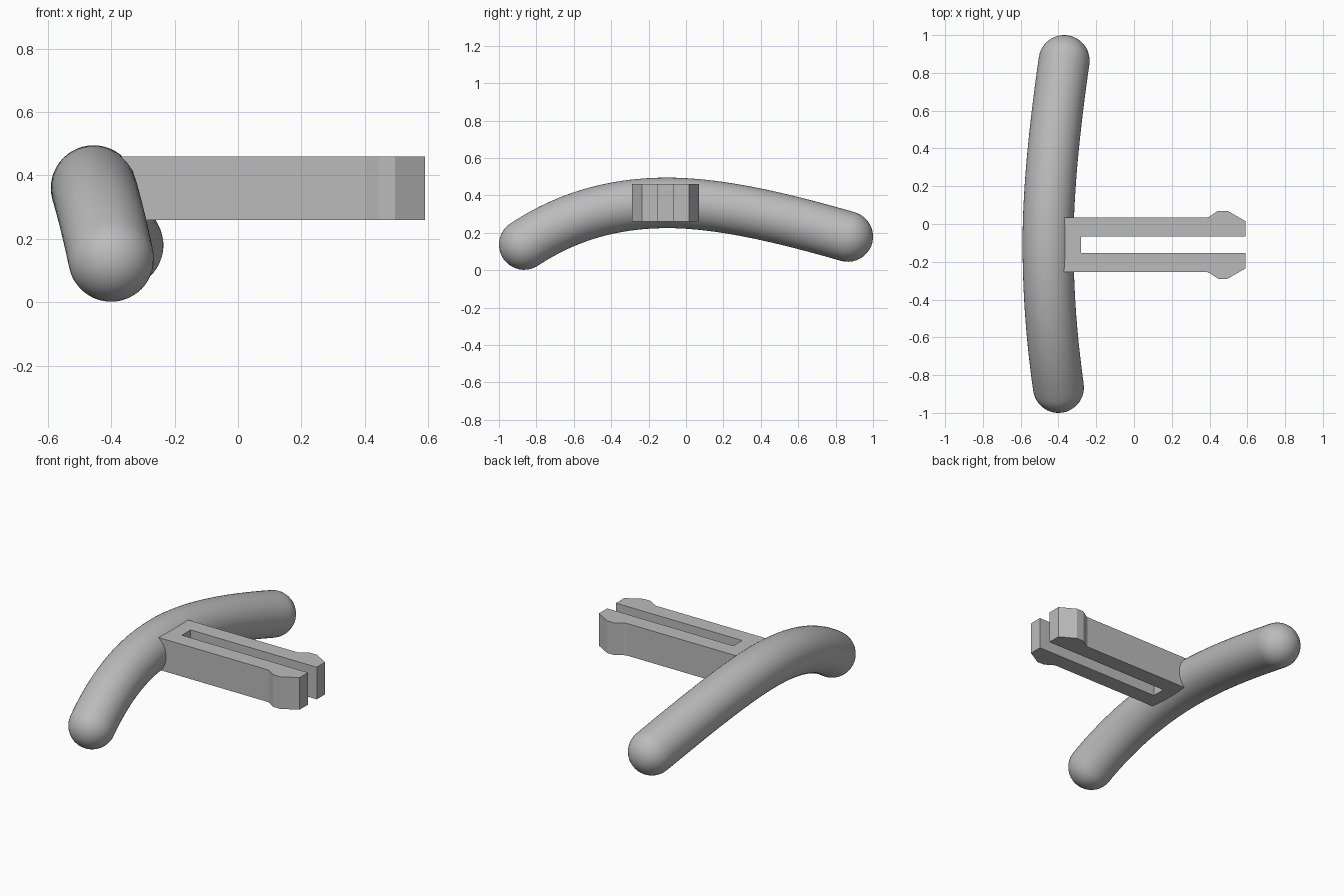
import bpy
import bmesh
import math
from mathutils import Vector
from mathutils.geometry import interpolate_bezier

cube = bpy.data.objects.get("Cube")
if cube:
    bpy.data.objects.remove(cube, do_unlink=True)

grey = bpy.data.materials.new("plain grey")
grey.use_nodes = True
COLOR = (0.5, 0.5, 0.5, 1)
grey.diffuse_color = COLOR
grey.node_tree.nodes["Principled BSDF"].inputs["Base Color"].default_value = COLOR


def make_object(name, bm):
    bmesh.ops.recalc_face_normals(bm, faces=bm.faces)
    mesh = bpy.data.meshes.new(name)
    bm.to_mesh(mesh)
    bm.free()
    mesh.materials.append(grey)
    obj = bpy.data.objects.new(name, mesh)
    bpy.context.collection.objects.link(obj)
    return obj


# Bent handle: a round bar swept along two curve segments
RADIUS = 0.135
SIDES = 48
CAP_STEPS = 10
front, crest, back = (Vector(p) for p in (
    (-0.40, -0.865, 0.137), (-0.455, -0.1, 0.36), (-0.37, 0.865, 0.18)))
path = interpolate_bezier(front, Vector((-0.43, -0.65, 0.28)),
                          Vector((-0.455, -0.40, 0.36)), crest, 24)
path += interpolate_bezier(crest, Vector((-0.455, 0.2, 0.36)),
                           Vector((-0.415, 0.55, 0.27)), back, 24)[1:]

# Each station is centre, direction, radius; the ends taper as hemispheres
tangents = [(path[min(i + 1, len(path) - 1)] - path[max(i - 1, 0)]).normalized()
            for i in range(len(path))]
stations = [(p, t, RADIUS) for p, t in zip(path, tangents)]
for i in range(1, CAP_STEPS):
    a = math.pi / 2 * i / CAP_STEPS
    reach, r = RADIUS * math.sin(a), RADIUS * math.cos(a)
    stations.insert(0, (front - tangents[0] * reach, tangents[0], r))
    stations.append((back + tangents[-1] * reach, tangents[-1], r))

bm = bmesh.new()
rings = []
for centre, along, r in stations:
    side = along.cross(Vector((0, 0, 1))).normalized()
    up = side.cross(along)
    angles = [2 * math.pi * k / SIDES for k in range(SIDES)]
    rings.append([bm.verts.new(centre + r * (side * math.cos(a) + up * math.sin(a)))
                  for a in angles])
for lower, upper in zip(rings, rings[1:]):
    for k in range(SIDES):
        n = (k + 1) % SIDES
        bm.faces.new((lower[k], lower[n], upper[n], upper[k]))
for ring, tip in ((rings[0], front - tangents[0] * RADIUS),
                  (rings[-1], back + tangents[-1] * RADIUS)):
    pole = bm.verts.new(tip)
    for k in range(SIDES):
        bm.faces.new((ring[k], ring[(k + 1) % SIDES], pole))
for face in bm.faces:
    face.smooth = True
make_object("curved_handle", bm)

# Forked clip: half outline mirrored across its centre line, then extruded
CLIP_Y, CLIP_BOTTOM, CLIP_HEIGHT = -0.11, 0.26, 0.20
half = [(-0.28, 0.043), (0.59, 0.043), (0.59, 0.125), (0.495, 0.18),
        (0.445, 0.18), (0.40, 0.15), (0.385, 0.144), (-0.37, 0.144)]
outline = half + [(x, -y) for x, y in reversed(half)]
bm = bmesh.new()
base = bm.faces.new([bm.verts.new((x, CLIP_Y + y, CLIP_BOTTOM)) for x, y in outline])
extruded = bmesh.ops.extrude_face_region(bm, geom=[base], use_keep_orig=True)
top = [g for g in extruded["geom"] if isinstance(g, bmesh.types.BMVert)]
bmesh.ops.translate(bm, verts=top, vec=(0, 0, CLIP_HEIGHT))
make_object("forked_clip", bm)
